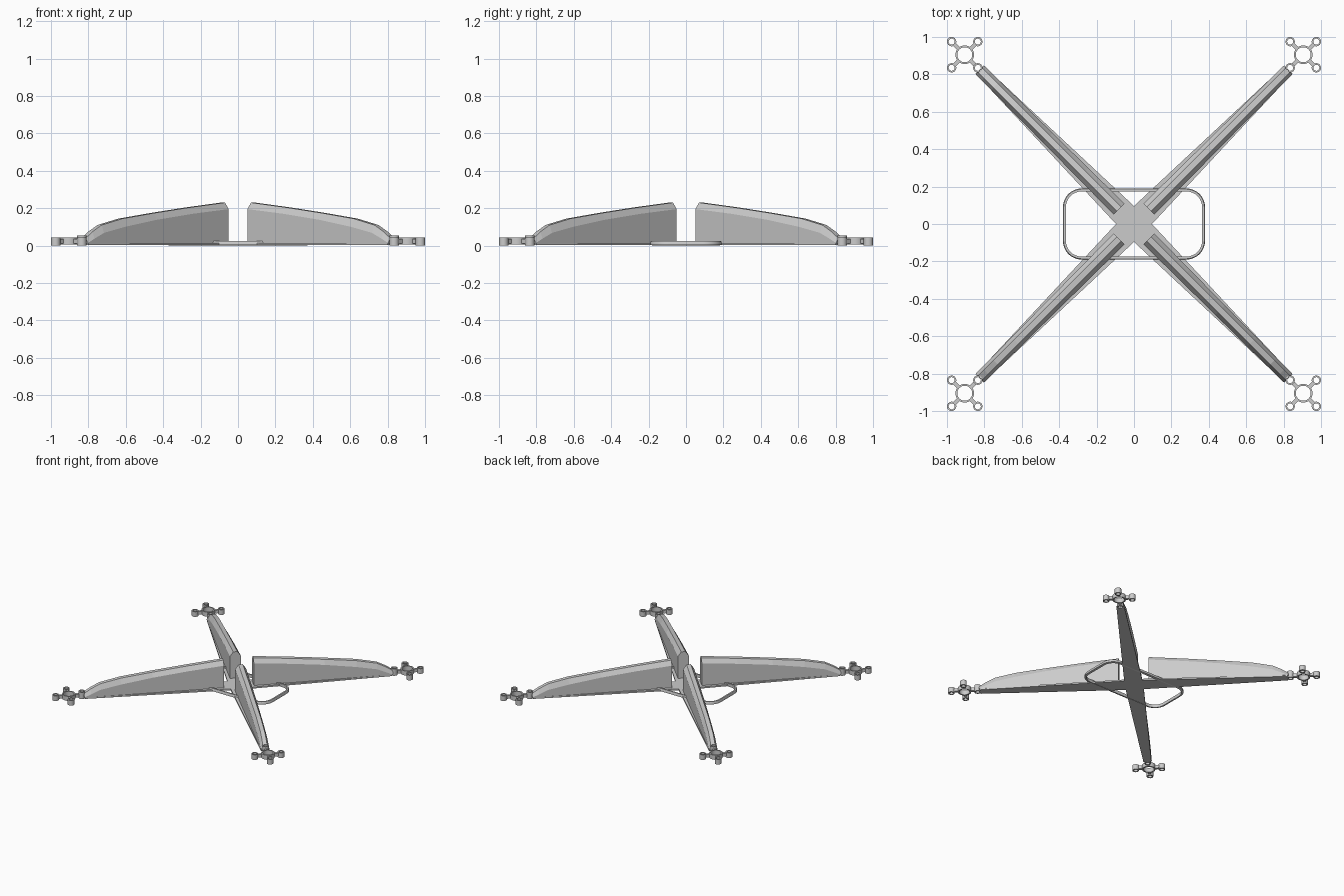
import bpy, bmesh
from math import cos, sin, pi, sqrt
from mathutils import Matrix, Vector

cube = bpy.data.objects.get("Cube")
if cube:
    bpy.data.objects.remove(cube)

grey = bpy.data.materials.new("light_grey")
grey.use_nodes = True
colour = (0.6, 0.6, 0.6, 1)
grey.diffuse_color = colour
grey.node_tree.nodes["Principled BSDF"].inputs["Base Color"].default_value = colour


def finish(name, bm, matrix=Matrix(), smooth=False):
    bmesh.ops.recalc_face_normals(bm, faces=bm.faces[:])
    bm.transform(matrix)
    mesh = bpy.data.meshes.new(name)
    bm.to_mesh(mesh)
    bm.free()
    mesh.materials.append(grey)
    obj = bpy.data.objects.new(name, mesh)
    bpy.context.collection.objects.link(obj)
    if smooth:
        bpy.ops.object.select_all(action='DESELECT')
        obj.select_set(True)
        bpy.context.view_layer.objects.active = obj
        bpy.ops.object.shade_smooth_by_angle()
    return obj


def loft(bm, loops, capped=True):
    """Skin a series of closed loops; without caps the series closes on itself."""
    rows = [[bm.verts.new(p) for p in loop] for loop in loops]
    pairs = list(zip(rows, rows[1:]))
    if capped:
        bm.faces.new(rows[0])
        bm.faces.new(rows[-1])
    else:
        pairs.append((rows[-1], rows[0]))
    for a, b in pairs:
        for i in range(len(a)):
            j = (i + 1) % len(a)
            bm.faces.new((a[i], a[j], b[j], b[i]))


def tube(bm, x, y, outer, inner, z0, z1, sides=20):
    def circle(r, z):
        return [(x + r * cos(2 * pi * i / sides), y + r * sin(2 * pi * i / sides), z)
                for i in range(sides)]
    loft(bm, [circle(outer, z0), circle(outer, z1), circle(inner, z1), circle(inner, z0)], False)


def rounded_rect(hx, hy, r, z, steps=8):
    pts = []
    for k, (sx, sy) in enumerate([(1, 1), (-1, 1), (-1, -1), (1, -1)]):
        for i in range(steps + 1):
            a = pi / 2 * (k + i / steps)
            pts.append((sx * (hx - r) + r * cos(a), sy * (hy - r) + r * sin(a), z))
    return pts


# Fin stations: distance along the diagonal (per axis), shoulder height, top height
STATIONS = [(0.08, 0.195, 0.23), (0.27, 0.17, 0.204), (0.46, 0.138, 0.174),
            (0.63, 0.1, 0.144), (0.74, 0.068, 0.11), (0.79, 0.037, 0.074),
            (0.825, 0.014, 0.04)]


def fin(name, matrix):
    bm = bmesh.new()
    loops = []
    for t, shoulder, top in STATIONS:
        r = t * sqrt(2)
        w = 0.042 - 0.012 * t
        half = [(w, 0.012), (w, shoulder), (0.016, top)]
        section = half + [(-y, z) for y, z in reversed(half)]
        loops.append([(r, y, z) for y, z in section])
    loft(bm, loops)
    finish(name, bm, matrix)


def motor_pad(name, matrix):
    bm = bmesh.new()
    centre, foot = 0.905 * sqrt(2), 0.07 * sqrt(2)
    tube(bm, centre, 0, 0.05, 0.04, 0.005, 0.042, 28)
    for k in range(4):
        d = Vector((cos(k * pi / 2), sin(k * pi / 2), 0))
        side = Vector((-d.y, d.x, 0)) * 0.011
        p = Vector((centre, 0, 0)) + d * foot
        tube(bm, p.x, p.y, 0.025, 0.016, 0, 0.055 if k == 2 else 0.042)
        # strut from the hub to the small ring
        loops = []
        for dist in (0.043, foot - 0.02):
            q = Vector((centre, 0, 0)) + d * dist
            loops.append([q + side + Vector((0, 0, 0.01)), q + side + Vector((0, 0, 0.035)),
                          q - side + Vector((0, 0, 0.035)), q - side + Vector((0, 0, 0.01))])
        loft(bm, loops)
    finish(name, bm, matrix, True)


# Arms and pads, one on each diagonal
CORNERS = ["back_left", "back_right", "front_right", "front_left"]
for k, corner in enumerate(CORNERS):
    turn = Matrix.Rotation(pi / 4 + k * pi / 2, 4, 'Z')
    fin("arm_fin_" + corner, turn)
    motor_pad("motor_pad_" + corner, turn)

# Cross-shaped base plate with tapering arms
outline = []
for k in range(4):
    turn = Matrix.Rotation(pi / 4 + k * pi / 2, 3, 'Z')
    for r, y in [(0.068, -0.068), (1.16, -0.03), (1.16, 0.03)]:
        outline.append(turn @ Vector((r, y, 0)))
bm = bmesh.new()
loft(bm, [[p + Vector((0, 0, z)) for p in outline] for z in (0.002, 0.014)])
finish("base_plate", bm)

# Rounded rectangular landing frame
bm = bmesh.new()
OUT, IN = (0.38, 0.19, 0.1), (0.364, 0.174, 0.084)
MID = (0.376, 0.186, 0.096)
loft(bm, [rounded_rect(*OUT, 0.004), rounded_rect(*OUT, 0.018), rounded_rect(*MID, 0.025),
          rounded_rect(*IN, 0.025), rounded_rect(*IN, 0)], False)
finish("landing_frame", bm, smooth=True)
